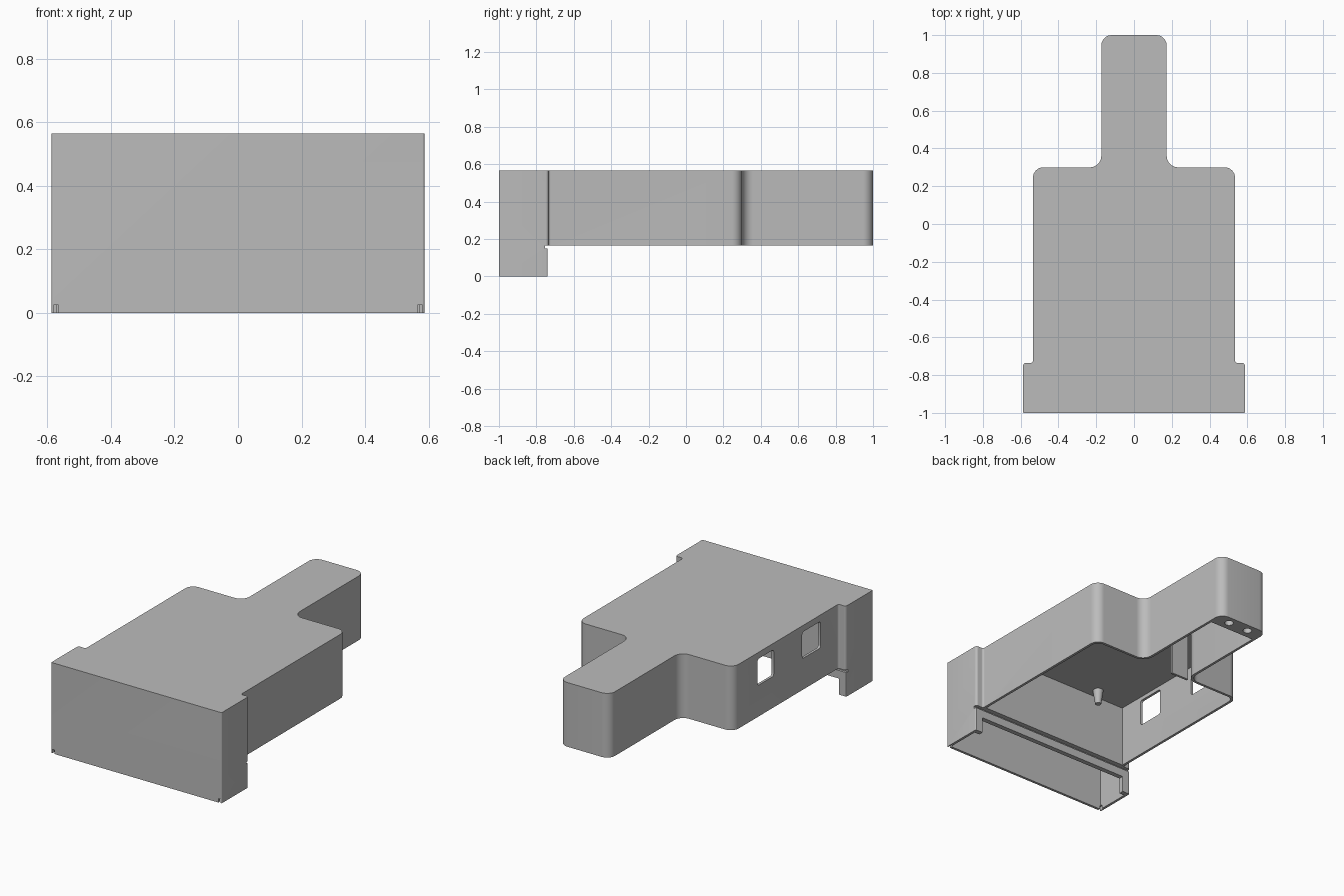
import bpy, bmesh, math
from mathutils import Vector

cube = bpy.data.objects.get("Cube")
if cube:
    bpy.data.objects.remove(cube)

grey = bpy.data.materials.new("plain grey")
grey.use_nodes = True
grey.diffuse_color = (0.5, 0.5, 0.5, 1)
grey.node_tree.nodes["Principled BSDF"].inputs["Base Color"].default_value = (0.5, 0.5, 0.5, 1)

TOP, FLOOR, WALL = 0.565, 0.165, 0.016


def finish(name, bm):
    bmesh.ops.recalc_face_normals(bm, faces=bm.faces)
    mesh = bpy.data.meshes.new(name)
    bm.to_mesh(mesh)
    bm.free()
    mesh.materials.append(grey)
    obj = bpy.data.objects.new(name, mesh)
    bpy.context.collection.objects.link(obj)
    return obj


def rounded(corners, steps=8):
    """Turn right-angled (x, y, radius) corners into a rounded outline."""
    pts, n = [], len(corners)
    for i, (x, y, r) in enumerate(corners):
        p = Vector((x, y))
        if r <= 0:
            pts.append(p)
            continue
        a = (Vector(corners[i - 1][:2]) - p).normalized()
        b = (Vector(corners[(i + 1) % n][:2]) - p).normalized()
        c = p + r * (a + b)
        for k in range(steps + 1):
            t = math.pi / 2 * k / steps
            pts.append(c - r * (b * math.cos(t) + a * math.sin(t)))
    return pts


def mirrored(half):
    return half + [(-x, y, r) for x, y, r in reversed(half)]


def prism(name, outline, lo, hi, along_x=False):
    bm = bmesh.new()
    place = (lambda p, w: (w, p.x, p.y)) if along_x else (lambda p, w: (p.x, p.y, w))
    rings = [[bm.verts.new(place(p, w)) for p in outline] for w in (lo, hi)]
    for ring in rings:
        bm.faces.new(ring)
    n = len(outline)
    for i in range(n):
        j = (i + 1) % n
        bm.faces.new((rings[0][i], rings[0][j], rings[1][j], rings[1][i]))
    return finish(name, bm)


def box(name, x, y, z):
    return prism(name, rounded([(x[0], y[0], 0), (x[1], y[0], 0), (x[1], y[1], 0), (x[0], y[1], 0)]), *z)


def cone(name, x, y, z, r_low, r_high):
    bm = bmesh.new()
    bmesh.ops.create_cone(bm, cap_ends=True, segments=24, radius1=r_low, radius2=r_high, depth=z[1] - z[0])
    bmesh.ops.translate(bm, verts=bm.verts, vec=(x, y, sum(z) / 2))
    return finish(name, bm)


def cut(target, cutter):
    mod = target.modifiers.new("cut", 'BOOLEAN')
    mod.operation, mod.solver, mod.object = 'DIFFERENCE', 'EXACT', cutter
    bpy.context.view_layer.objects.active = target
    bpy.ops.object.modifier_apply(modifier=mod.name)
    bpy.data.objects.remove(cutter)


# Outer shell: wide front box, main body and narrow rear neck
shell = prism("housing_shell", rounded(mirrored([
    (0.587, -1, 0.006), (0.587, -0.735, 0.015), (0.535, -0.735, 0.012),
    (0.535, 0.3, 0.055), (0.173, 0.3, 0.06), (0.173, 1, 0.055)])), 0, TOP)

# Clear the space under the body, and the groove below its front wall
cut(shell, box("under_body", (-1, 1), (-0.74, 1.2), (-0.1, FLOOR)))
cut(shell, box("groove", (-1, 1), (-0.755, -0.6), (0.15, FLOOR)))

# Hollow the body and the neck, leaving a solid block at the neck end
cut(shell, prism("body_cavity", rounded(mirrored([
    (0.535 - WALL, -0.725, 0), (0.535 - WALL, 0.3 - WALL, 0.055 - WALL),
    (0.173 - WALL, 0.3 - WALL, 0.06 + WALL), (0.173 - WALL, 0.89, 0)])), 0.1, TOP - WALL))

# Hollow the front box and open its lower rear
cut(shell, box("front_cavity", (-0.571, 0.571), (-0.984, -0.77), (-0.1, TOP - WALL)))
cut(shell, box("rear_opening", (-0.535, 0.535), (-0.8, -0.7), (-0.1, 0.1)))

# Small notches in the bottom of the front wall
for side in (-1, 1):
    cx = side * 0.573
    cut(shell, prism("notch", rounded([
        (cx - 0.008, -1.1, 0), (cx + 0.008, -1.1, 0),
        (cx + 0.008, -0.97, 0), (cx - 0.008, -0.97, 0)]), -0.1, 0.025))

# Two windows through the right wall
for y0, y1 in ((-0.56, -0.38), (-0.1, 0.06)):
    r = 0.015
    cut(shell, prism("window", rounded([
        (y0, 0.36, r), (y1, 0.36, r), (y1, 0.525, r), (y0, 0.525, r)], 4), -0.7, -0.4, True))

# Screw holes under the neck end
for side in (-1, 1):
    cut(shell, cone("screw_hole", side * 0.07, 0.948, (0.1, 0.3), 0.026, 0.026))

# Inner parts
rib = box("neck_rib", (-0.17, -0.05), (0.275, 0.29), (FLOOR, TOP - 0.008))
pin = cone("ceiling_pin", -0.28, -0.66, (0.46, TOP - 0.01), 0.018, 0.032)

# Smooth the rounded corners, keep the edges sharp
for obj in (shell, rib, pin):
    bpy.ops.object.select_all(action='DESELECT')
    obj.select_set(True)
    bpy.context.view_layer.objects.active = obj
    bpy.ops.object.shade_smooth_by_angle(angle=math.radians(30))
